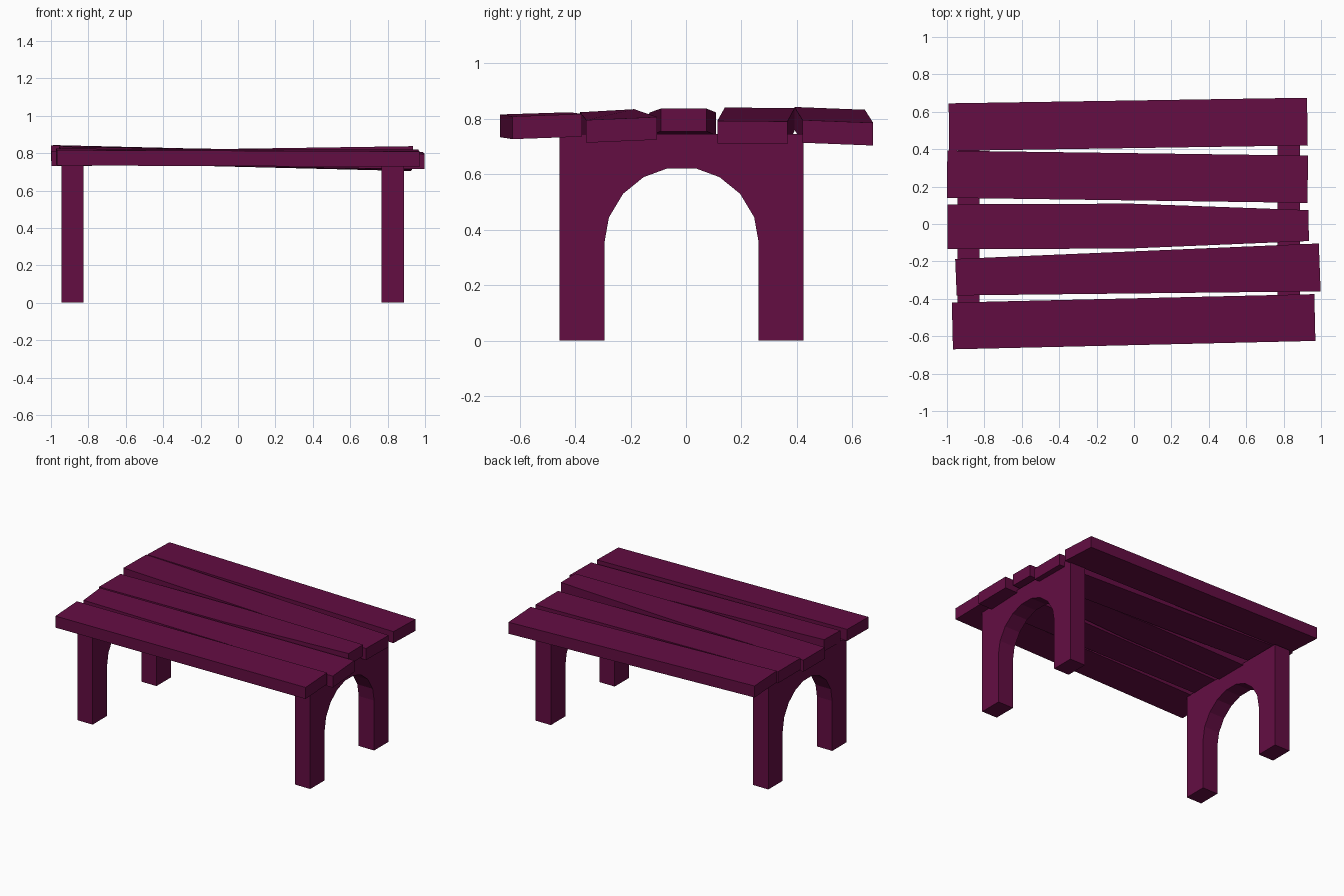
import bpy, bmesh

if "Cube" in bpy.data.objects:
    bpy.data.objects.remove(bpy.data.objects["Cube"])

mat = bpy.data.materials.new("plum_paint")
mat.diffuse_color = (0.125, 0.004, 0.055, 1)
mat.use_nodes = True
mat.node_tree.nodes["Principled BSDF"].inputs["Base Color"].default_value = mat.diffuse_color
THICK = 0.082


def finish(name, bm):
    bmesh.ops.recalc_face_normals(bm, faces=bm.faces)
    mesh = bpy.data.meshes.new(name)
    bm.to_mesh(mesh)
    bm.free()
    mesh.materials.append(mat)
    obj = bpy.data.objects.new(name, mesh)
    bpy.context.collection.objects.link(obj)


def plank(name, stations):
    """Loft a board through (x front, y front, z front, x back, y back, z back) stations."""
    bm = bmesh.new()
    rings = []
    for x0, y0, z0, x1, y1, z1 in stations:
        pts = [(x0, y0, z0 - THICK), (x1, y1, z1 - THICK), (x1, y1, z1), (x0, y0, z0)]
        rings.append([bm.verts.new(p) for p in pts])
    for a, b in zip(rings, rings[1:]):
        for i in range(4):
            j = (i + 1) % 4
            bm.faces.new((a[i], a[j], b[j], b[i]))
    bm.faces.new(rings[0])
    bm.faces.new(rings[-1])
    finish(name, bm)


def arch_leg(name, x0, x1):
    """Extrude the arched support profile along x."""
    mid = -0.016
    half = [(0.278, 0), (0.278, 0.355), (0.262, 0.445), (0.211, 0.53), (0.137, 0.59), (0.05, 0.622)]
    outline = [(mid - 0.44, 0.755), (mid - 0.44, 0)]
    outline += [(mid - y, z) for y, z in half]
    outline += [(mid + y, z) for y, z in reversed(half)]
    outline += [(mid + 0.44, 0), (mid + 0.44, 0.755)]
    # the outer top corner hides inside the tilted boards
    outline[0] = (mid - 0.44, 0.745)
    outline[-1] = (mid + 0.44, 0.745)
    bm = bmesh.new()
    face = bm.faces.new([bm.verts.new((x0, y, z)) for y, z in outline])
    ext = bmesh.ops.extrude_face_region(bm, geom=[face])
    verts = [g for g in ext["geom"] if isinstance(g, bmesh.types.BMVert)]
    bmesh.ops.translate(bm, verts=verts, vec=(x1 - x0, 0, 0))
    finish(name, bm)


# Uneven tabletop boards, front to back
plank("front_board", [(-0.968, -0.67, 0.816, -0.974, -0.42, 0.824),
                      (0.97, -0.625, 0.809, 0.964, -0.375, 0.818)])
plank("second_board", [(-0.948, -0.382, 0.824, -0.956, -0.187, 0.835),
                       (0.998, -0.36, 0.796, 0.988, -0.104, 0.807)])
plank("middle_board", [(-0.998, -0.135, 0.812, -0.998, 0.105, 0.812),
                       (-0.02, -0.131, 0.823, -0.02, 0.109, 0.823),
                       (0.935, -0.091, 0.837, 0.933, 0.074, 0.837)])
plank("fourth_board", [(-1.0, 0.14, 0.841, -0.998, 0.392, 0.839),
                       (0.928, 0.113, 0.793, 0.93, 0.366, 0.791)])
plank("back_board", [(-0.988, 0.391, 0.843, -0.991, 0.645, 0.833),
                     (0.929, 0.42, 0.796, 0.925, 0.675, 0.786)])

# Arched supports
arch_leg("left_arch_leg", -0.945, -0.825)
arch_leg("right_arch_leg", 0.767, 0.888)
